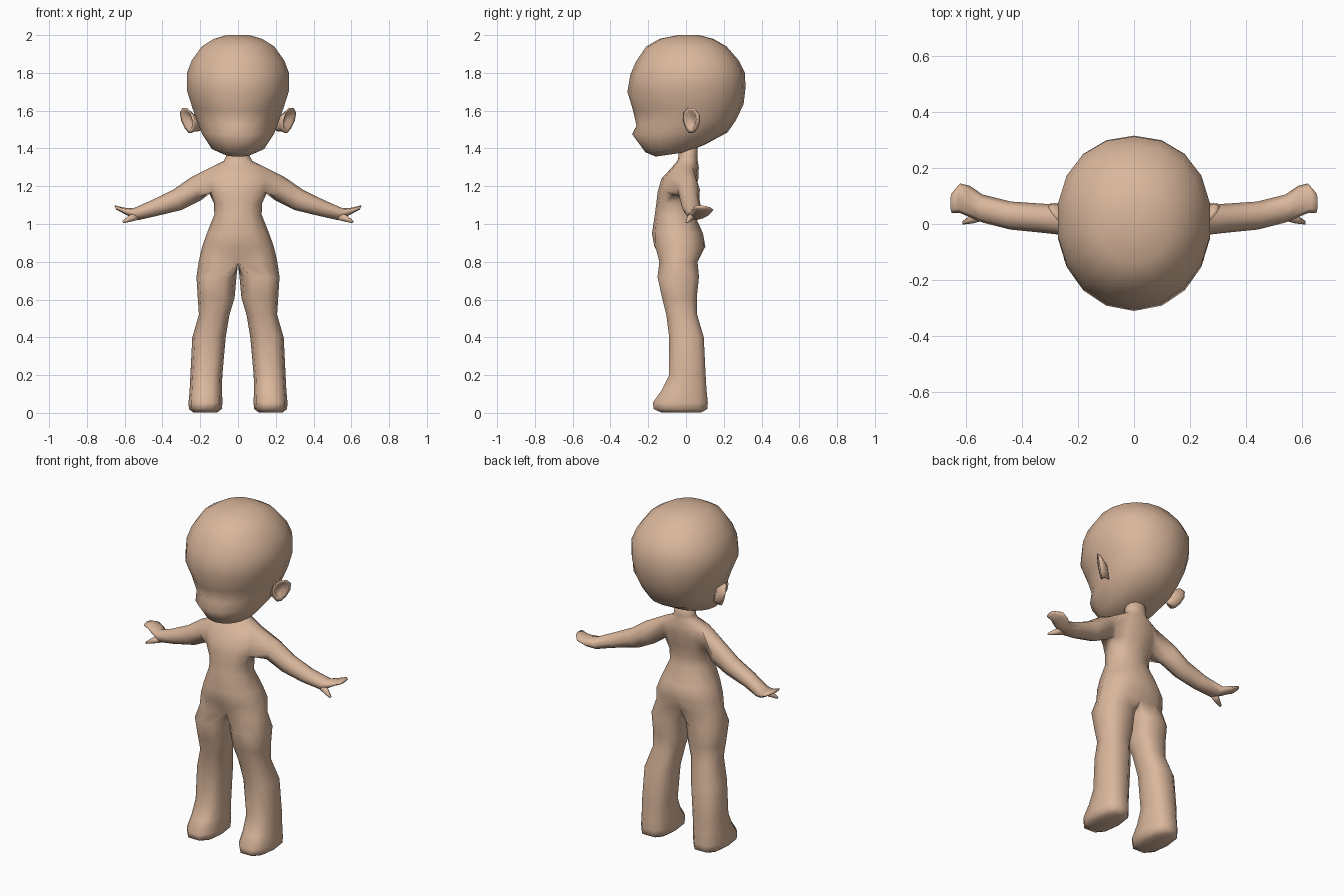
import bpy, bmesh
from math import sin, cos, pi, radians
from mathutils import Vector

cube = bpy.data.objects.get("Cube")
if cube:
    bpy.data.objects.remove(cube)

skin = bpy.data.materials.new("skin")
skin.use_nodes = True
COLOUR = (0.70, 0.47, 0.33, 1)
skin.diffuse_color = COLOUR
bsdf = skin.node_tree.nodes["Principled BSDF"]
bsdf.inputs["Base Color"].default_value = COLOUR
bsdf.inputs["Roughness"].default_value = 0.8


def spow(v, e):
    return abs(v) ** e * (1 if v >= 0 else -1)


def make_verts(bm, points):
    return [bm.verts.new(p) for p in points]


def bridge(bm, a, b, closed=True):
    n = len(a)
    for i in range(n if closed else n - 1):
        j = (i + 1) % n
        bm.faces.new((a[i], a[j], b[j], b[i]))


def loft(bm, rings, closed=True):
    for a, b in zip(rings, rings[1:]):
        bridge(bm, a, b, closed)


def half_ring(hw, yf, zf, yb, zb, n, ef=1.0, eb=1.0):
    """Left half of an oval section, from front centre to back centre."""
    yc = (yf + yb) / 2
    ry = (yb - yf) / 2
    pts = []
    for i in range(n + 1):
        a = -pi / 2 + pi * i / n
        t = spow(sin(a), ef if a < 0 else eb)
        x = 0 if i in (0, n) else hw * cos(a) ** 0.95
        pts.append((x, yc + ry * t, zf + (zb - zf) * (t + 1) / 2))
    return pts


def finish(bm, name):
    """Turn the left half into a smooth mirrored object."""
    bmesh.ops.recalc_face_normals(bm, faces=bm.faces)
    mesh = bpy.data.meshes.new(name)
    bm.to_mesh(mesh)
    bm.free()
    mesh.materials.append(skin)
    for p in mesh.polygons:
        p.use_smooth = True
    ob = bpy.data.objects.new(name, mesh)
    bpy.context.collection.objects.link(ob)
    mod = ob.modifiers.new("mirror", 'MIRROR')
    mod.merge_threshold = 0.0005
    return ob


# Head: tilted sections from chin to crown (half width, front y z, back y z, front sharpness)
bm = bmesh.new()
head = [
    (.07, -.16, 1.357, .00, 1.38, 1.0),
    (.14, -.215, 1.38, .10, 1.42, 1.0),
    (.195, -.285, 1.475, .22, 1.485, 1.15),
    (.215, -.262, 1.52, .265, 1.55, 1.2),
    (.245, -.28, 1.60, .305, 1.635, 1.15),
    (.275, -.31, 1.70, .315, 1.72, 1.0),
    (.275, -.295, 1.79, .312, 1.80, 1.0),
    (.25, -.265, 1.86, .28, 1.865, 1.0),
    (.195, -.21, 1.94, .215, 1.94, 1.0),
    (.13, -.14, 1.98, .145, 1.98, 1.0),
    (.06, -.04, 2.0, .07, 2.0, 1.0),
]
rings = [make_verts(bm, half_ring(w, yf, zf, yb, zb, 9, ef, .88))
         for w, yf, zf, yb, zb, ef in head]
loft(bm, rings, closed=False)
bm.faces.new(rings[0])
bm.faces.new(rings[-1])
finish(bm, "head")

# Ears: flared cups leaning outwards and back
bm = bmesh.new()
across = Vector((.64, .77, 0))
up = Vector((.22, 0, 1))


def ear_ring(centre, ra, ru):
    return make_verts(bm, [Vector(centre) + across * ra * cos(a) * (1 + .25 * sin(a))
                           + up * ru * sin(a) for a in (2 * pi * k / 10 for k in range(10))])


ear = [ear_ring((.215, .035, 1.53), .03, .04),
       ear_ring((.255, .04, 1.545), .045, .06),
       ear_ring((.268, .025, 1.548), .052, .07),
       ear_ring((.267, .025, 1.55), .036, .053),
       ear_ring((.248, .035, 1.548), .02, .03)]
loft(bm, ear)
bm.faces.new(ear[0])
bm.faces.new(ear[-1])
finish(bm, "ears")

# Torso and neck, from hips upwards (half width, front y, back y, z)
bm = bmesh.new()
torso = [
    (.208, -.155, .075, .80),
    (.19, -.18, .11, .88),
    (.165, -.18, .09, .95),
    (.125, -.165, .045, 1.05),
    (.128, -.157, .042, 1.11),
    (.155, -.15, .05, 1.17),
    (.165, -.13, .065, 1.24),
    (.145, -.075, .068, 1.30),
    (.075, -.045, .062, 1.335),
    (.062, -.04, .06, 1.36),
    (.06, -.04, .06, 1.44),
]
body = [make_verts(bm, half_ring(w, yf, z, yb, z, 6, .9, .9)) for w, yf, yb, z in torso]
LOW, MID, TOP = 5, 6, 7       # sections around the shoulder opening
for r in range(len(body) - 1):
    for j in range(6):
        if r in (LOW, MID) and j in (2, 3):
            continue
        bm.faces.new((body[r][j], body[r][j + 1], body[r + 1][j + 1], body[r + 1][j]))
bm.faces.new(body[-1])
for j, x in ((0, -.02), (6, -.02)):      # draw the groin and seat cleft inwards
    body[0][j].co.y *= .75
    body[1][j].co.y *= .93

# Leg: grows out of the hip section and the crotch line
hip = body[0]
crotch = make_verts(bm, [hip[6].co.lerp(hip[0].co, t) - Vector((0, 0, .012))
                         for t in (.25, .5, .75)])
leg = [hip + crotch]
# inner x, outer x, front y, back y, z
for x0, x1, yf, yb, z in [
    (.008, .22, -.152, .07, .72),
    (.018, .213, -.128, .058, .61),
    (.045, .207, -.105, .06, .52),
    (.065, .242, -.09, .095, .40),
    (.083, .252, -.09, .105, .20),
    (.085, .256, -.13, .11, .12),
    (.082, .262, -.177, .117, .055),
    (.086, .26, -.172, .115, .02),
    (.11, .235, -.13, .08, .002),
]:
    pts = []
    for k in range(10):
        a = radians(-108 + 36 * k)
        pts.append(((x0 + x1) / 2 + (x1 - x0) / 2 * spow(cos(a), .75),
                    (yf + yb) / 2 + (yb - yf) / 2 * spow(sin(a), .8) * 1.03, z))
    leg.append(make_verts(bm, pts))
loft(bm, leg)
bm.faces.new(leg[-1])

# Arm and mitten hand: grow out of the shoulder opening
opening = [body[TOP][3], body[TOP][4], body[MID][4], body[LOW][4],
           body[LOW][3], body[LOW][2], body[MID][2], body[TOP][2]]
lean = Vector((.4, 0, .92))


def arm_ring(x, y, z, r, ry):
    return make_verts(bm, [Vector((x, y, z)) + lean * r * cos(a) + Vector((0, ry * sin(a), 0))
                           for a in (pi * k / 4 for k in range(8))])


arm = [opening] + [arm_ring(*s) for s in [
    (.225, .015, 1.185, .066, .058),
    (.32, .02, 1.128, .058, .052),
    (.44, .03, 1.085, .044, .05),
    (.54, .055, 1.052, .034, .05),
    (.585, .08, 1.062, .025, .056),
    (.62, .092, 1.076, .018, .053),
    (.65, .075, 1.088, .012, .035),
]]
loft(bm, arm)
bm.faces.new(arm[-1])

# Thumb: small tapered stub
thumb = [arm_ring(.535, .035, 1.045, .024, .022),
         arm_ring(.575, .018, 1.027, .016, .016),
         arm_ring(.61, .005, 1.01, .006, .007)]
loft(bm, thumb)
bm.faces.new(thumb[0])
bm.faces.new(thumb[-1])
finish(bm, "body")
